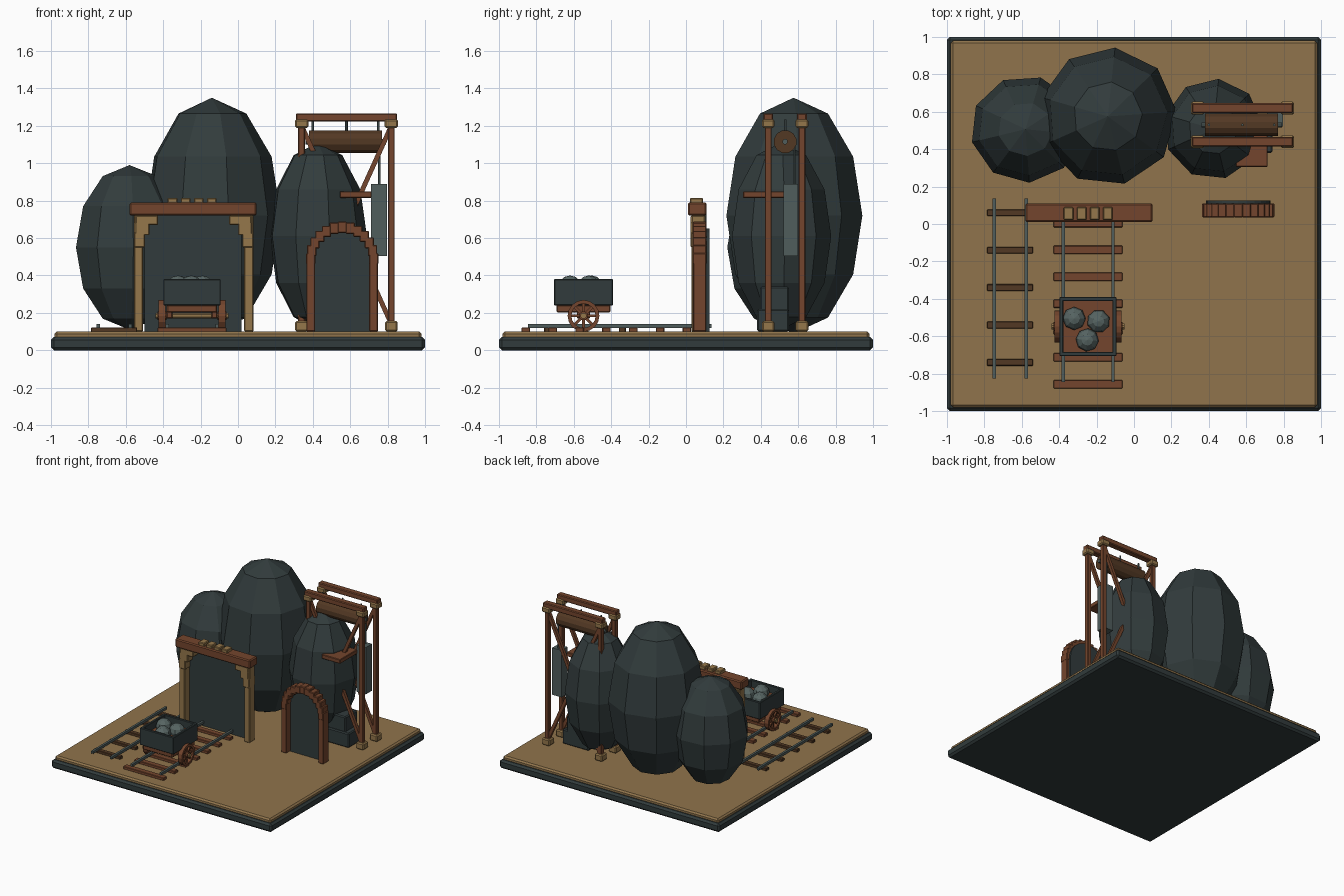
import bpy, bmesh
from math import pi, sin, cos, radians
from mathutils import Vector, Matrix

if "Cube" in bpy.data.objects:
    bpy.data.objects.remove(bpy.data.objects["Cube"])


def material(name, *rgb):
    m = bpy.data.materials.new(name)
    m.use_nodes = True
    m.diffuse_color = (*rgb, 1)
    m.node_tree.nodes["Principled BSDF"].inputs["Base Color"].default_value = (*rgb, 1)
    return m


DARK = material("dark_stone", .031, .044, .045)
SAND = material("sand", .28, .175, .072)
TAN = material("pale_wood", .30, .185, .07)
WOOD = material("red_wood", .175, .06, .026)
BROWN = material("dark_wood", .085, .04, .017)
STEEL = material("steel", .08, .11, .107)
ORE = material("ore", .095, .13, .125)


def finish(name, bm, mat, bevel=0):
    bmesh.ops.recalc_face_normals(bm, faces=bm.faces)
    mesh = bpy.data.meshes.new(name)
    bm.to_mesh(mesh)
    bm.free()
    mesh.materials.append(mat)
    ob = bpy.data.objects.new(name, mesh)
    bpy.context.collection.objects.link(ob)
    if bevel:
        mod = ob.modifiers.new("bevel", "BEVEL")
        mod.width = bevel
        mod.segments = 1
    return ob


def block(name, centre, size, mat, bevel=0):
    bm = bmesh.new()
    bmesh.ops.create_cube(bm, size=1, matrix=Matrix.Translation(centre) @ Matrix.Diagonal((*size, 1)))
    return finish(name, bm, mat, bevel)


def span(name, x, y, z, mat, bevel=0):
    """Block given by its x, y and z ranges."""
    return block(name, [sum(r) / 2 for r in (x, y, z)], [r[1] - r[0] for r in (x, y, z)], mat, bevel)


def rod(name, a, b, radius, mat, sides=4):
    """Straight bar between two points."""
    a, b = Vector(a), Vector(b)
    d = b - a
    turn = d.to_track_quat("Z", "Y").to_matrix().to_4x4()
    bm = bmesh.new()
    bmesh.ops.create_cone(bm, cap_ends=True, segments=sides, radius1=radius, radius2=radius, depth=d.length,
                          matrix=Matrix.Translation((a + b) / 2) @ turn @ Matrix.Rotation(pi / sides, 4, "Z"))
    return finish(name, bm, mat)


def boulder(name, centre, size, mat, sides=9, rings=6, turn=-6):
    bm = bmesh.new()
    bmesh.ops.create_uvsphere(bm, u_segments=sides, v_segments=rings, radius=1,
                              matrix=Matrix.Translation(centre) @ Matrix.Diagonal((*size, 1))
                              @ Matrix.Rotation(radians(turn), 4, "Z"))
    return finish(name, bm, mat)


# Base
span("base_slab", (-1, 1), (-1, 1), (0, .07), DARK, .015)
span("ground", (-.98, .98), (-.98, .98), (.06, .1), SAND, .012)

# Boulders
boulder("large_boulder", (-.14, .575, .72), (.37, .37, .63), DARK)
boulder("left_boulder", (-.58, .507, .55), (.295, .287, .44), DARK, turn=-16)
boulder("right_boulder", (.425, .508, .61), (.265, .27, .5), DARK)

# Mine portal
PX = -.237
span("portal_panel", (-.5, .02), (.085, .11), (.1, .73), DARK)
for s in (-1, 1):
    block("portal_post", (PX + s * .295, .065, .41), (.05, .07, .62), TAN, .005)
    block("portal_lower_bracket", (PX + s * .29, .065, .59), (.06, .08, .08), TAN, .005)
    block("portal_middle_bracket", (PX + s * .275, .065, .65), (.075, .08, .07), TAN, .005)
    block("portal_upper_bracket", (PX + s * .25, .065, .695), (.12, .08, .05), TAN, .005)
span("portal_beam", (-.58, .1), (.01, .11), (.72, .79), WOOD, .008)
for i in range(4):
    block("beam_peg", (-.35 + i * .07, .056, .798), (.052, .07, .034), TAN, .005)

# Arched doorway
AX, SPRING, R = .557, .48, .168
for s in (-1, 1):
    block("arch_post", (AX + s * R, .073, .295), (.048, .07, .39), WOOD, .005)
STONES = 12
for i in range(STONES + 1):
    a = pi * i / STONES
    block("arch_block", (AX + R * cos(a), .073, SPRING + .01 + R * sin(a)), (.05, .075, .06), WOOD, .005)
bm = bmesh.new()
outline = [(AX + .172 * cos(pi * i / 12), SPRING + .172 * sin(pi * i / 12)) for i in range(13)]
outline += [(AX - .172, .1), (AX + .172, .1)]
face = bm.faces.new([bm.verts.new((x, .09, z)) for x, z in outline])
grown = bmesh.ops.extrude_face_region(bm, geom=[face])["geom"]
bmesh.ops.translate(bm, vec=(0, .035, 0), verts=[v for v in grown if isinstance(v, bmesh.types.BMVert)])
finish("arch_panel", bm, DARK)

# Hoist tower
LEFT, RIGHT = .34, .82
for y in (.44, .62):
    for x in (LEFT, RIGHT):
        block("tower_post", (x, y, .66), (.036, .036, 1.12), WOOD, .004)
        block("tower_foot", (x, y, .128), (.068, .068, .055), TAN, .008)
        block("tower_cap", (x, y, 1.212), (.072, .068, .045), TAN, .008)
    span("tower_beam", (.31, .85), (y - .026, y + .026), (1.222, 1.267), WOOD, .006)
    rod("tower_brace", (LEFT, y, .14), (RIGHT, y, 1.2), .018, WOOD)
    rod("tower_brace", (LEFT, y, 1.2), (RIGHT, y, .14), .018, WOOD)

# Winding drum, rope and hanging weight
DY = .53
rod("drum", (.38, DY, 1.115), (.77, DY, 1.115), .062, BROWN, 12)
rod("drum_axle", (.36, DY, 1.115), (.79, DY, 1.115), .015, STEEL, 8)
for x in (.4, .58, .75):
    rod("drum_hanger", (x, DY, 1.15), (x, DY, 1.235), .007, STEEL, 6)
rod("rope", (.755, .58, .88), (.755, .58, 1.13), .007, STEEL, 6)
span("hanging_weight", (.71, .797), (.522, .6), (.505, .89), STEEL)

# Ledge and steps beside the right boulder
span("ledge_plank", (.545, .715), (.305, .53), (.815, .85), WOOD, .004)
span("lower_step", (.5, .74), (.38, .55), (.1, .22), DARK, .008)
span("upper_step", (.5, .7), (.395, .55), (.2, .34), DARK, .008)


# Tracks
def track(name, rails, ties, tie_x, rail_y, depth, mat):
    for y in ties:
        span(name + "_tie", tie_x, (y - depth / 2, y + depth / 2), (.098, .122), mat, .003)
    for x in rails:
        span(name + "_rail", (x - .009, x + .009), rail_y, (.12, .14), STEEL)


track("side_track", (-.748, -.577), [.06 - .2 * i for i in range(5)], (-.785, -.54), (-.825, .135), .036, BROWN)
track("main_track", (-.378, -.112), [.005 - .1435 * i for i in range(7)], (-.43, -.062), (-.845, .09), .045, WOOD)

# Mine cart
CX, CY = -.246, -.548
for s in (-1, 1):
    block("cart_side", (CX + s * .142, CY, .31), (.022, .315, .14), DARK, .004)
    block("cart_end", (CX, CY + s * .147, .31), (.3, .022, .14), DARK, .004)
block("cart_floor", (CX, CY, .28), (.27, .28, .08), WOOD)
block("cart_chassis", (CX, CY, .222), (.27, .29, .04), WOOD, .006)
for i, (x, y) in enumerate([(-.32, -.505), (-.19, -.52), (-.25, -.62)]):
    boulder("ore_lump", (x, y, .34), (.062, .062, .06), ORE, sides=8, turn=i * 20)

# Cart wheels
WZ, WR = .184, .085
rod("axle", (CX - .195, CY, WZ), (CX + .195, CY, WZ), .016, TAN, 8)
for s in (-1, 1):
    x = CX + s * .16
    bm = bmesh.new()
    loops = []
    for r, dx in ((WR, -.018), (WR, .018), (WR - .02, .018), (WR - .02, -.018)):
        loops.append([bm.verts.new((x + dx, CY + r * cos(pi * i / 8), WZ + r * sin(pi * i / 8))) for i in range(16)])
    for k in range(4):
        a, b = loops[k], loops[(k + 1) % 4]
        for i in range(16):
            j = (i + 1) % 16
            bm.faces.new((a[i], a[j], b[j], b[i]))
    finish("wheel_rim", bm, WOOD)
    for i in range(4):
        dy, dz = (WR - .01) * cos(pi * i / 4), (WR - .01) * sin(pi * i / 4)
        rod("wheel_spoke", (x, CY - dy, WZ - dz), (x, CY + dy, WZ + dz), .01, WOOD)
    rod("wheel_hub", (x - .024, CY, WZ), (x + .024, CY, WZ), .024, WOOD, 10)
    block("axle_bearing", (CX + s * .12, CY, .2), (.03, .07, .06), WOOD, .004)
